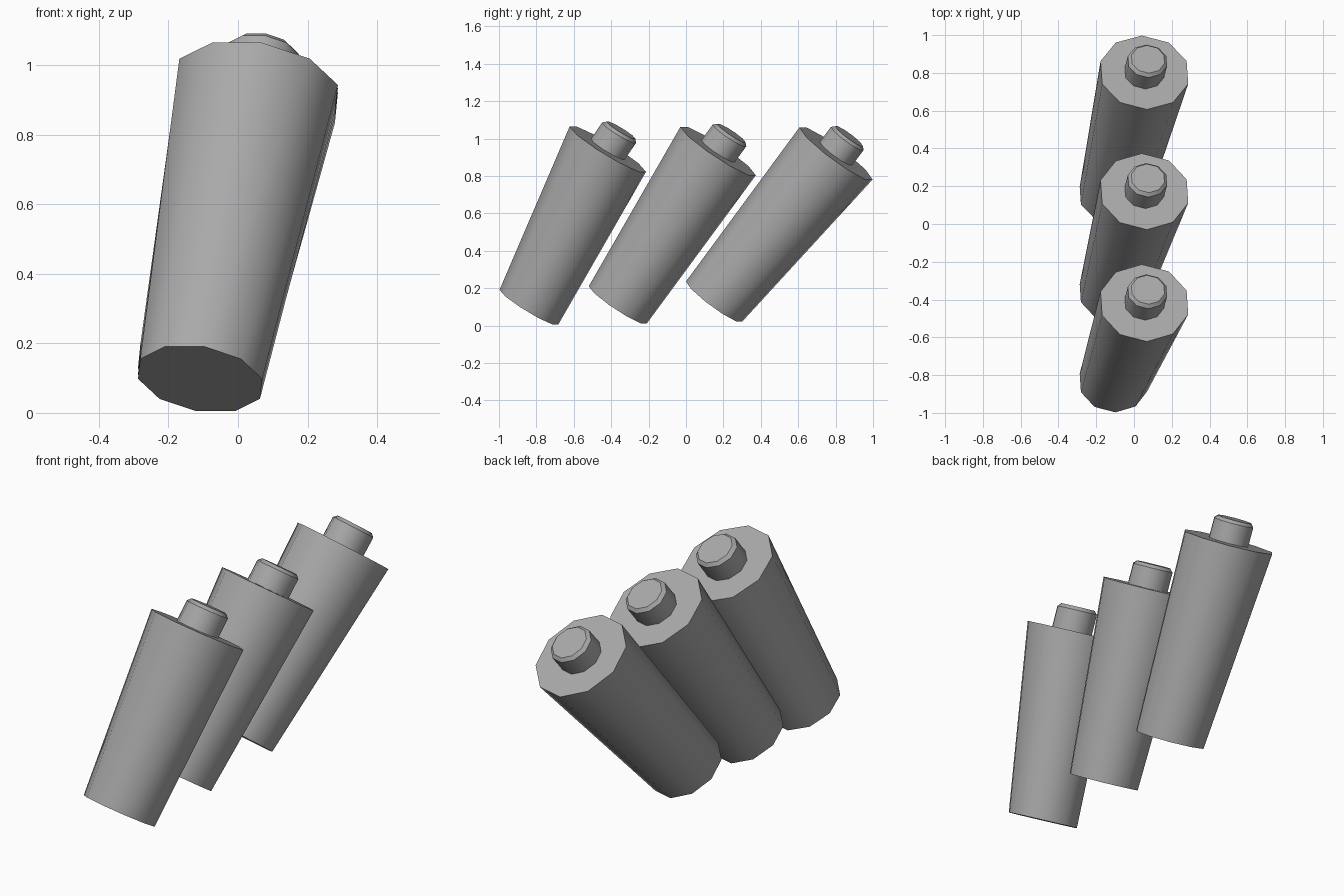
import bpy, bmesh, math
from mathutils import Vector

cube = bpy.data.objects.get("Cube")
if cube:
    bpy.data.objects.remove(cube, do_unlink=True)

grey = bpy.data.materials.new("mid_grey")
grey.use_nodes = True
grey.diffuse_color = (0.4, 0.4, 0.4, 1)
grey.node_tree.nodes["Principled BSDF"].inputs["Base Color"].default_value = (0.4, 0.4, 0.4, 1)

SIDES = 10


def loft(name, rings, u, v):
    """Closed solid through (centre, scale) rings spanned by the vectors u and v."""
    bm = bmesh.new()
    loops = []
    for centre, scale in rings:
        angles = [2 * math.pi * k / SIDES for k in range(SIDES)]
        loops.append([bm.verts.new(centre + scale * (u * math.cos(a) + v * math.sin(a)))
                      for a in angles])
    for low, high in zip(loops, loops[1:]):
        for k in range(SIDES):
            n = (k + 1) % SIDES
            bm.faces.new((low[k], low[n], high[n], high[k]))
    bm.faces.new(loops[0][::-1])
    bm.faces.new(loops[-1])
    bmesh.ops.recalc_face_normals(bm, faces=bm.faces[:])
    mesh = bpy.data.meshes.new(name)
    bm.to_mesh(mesh)
    bm.free()
    mesh.materials.append(grey)
    obj = bpy.data.objects.new(name, mesh)
    bpy.context.collection.objects.link(obj)
    bpy.ops.object.select_all(action='DESELECT')
    obj.select_set(True)
    bpy.context.view_layer.objects.active = obj
    bpy.ops.object.shade_smooth_by_angle(angle=math.radians(40))


# Place, bottom centre (y, z), top centre (y, z), cross-section lean (y, z), knob rise
POSTS = [
    ("front", (-0.84, 0.098), (-0.418, 0.943), (0.15, -0.098), 0.102),
    ("middle", (-0.365, 0.11), (0.172, 0.933), (0.148, -0.105), 0.097),
    ("back", (0.15, 0.128), (0.802, 0.92), (0.143, -0.113), 0.093),
]

for place, bottom, top, lean, rise in POSTS:
    base = Vector((-0.109, *bottom))
    tip = Vector((0.055, *top))
    u = Vector((0.1785, -0.0465, 0))
    v = Vector((0.047, *lean))
    # Tapered body
    loft(place + "_body", [(base, 1), (tip, 1.3)], u, v)
    # Short knob with a bevelled rim
    up = Vector((0.019, 0.07, rise))
    loft(place + "_knob", [(tip, 0.58), (tip + up * 0.86, 0.58), (tip + up, 0.49)], u, v)
